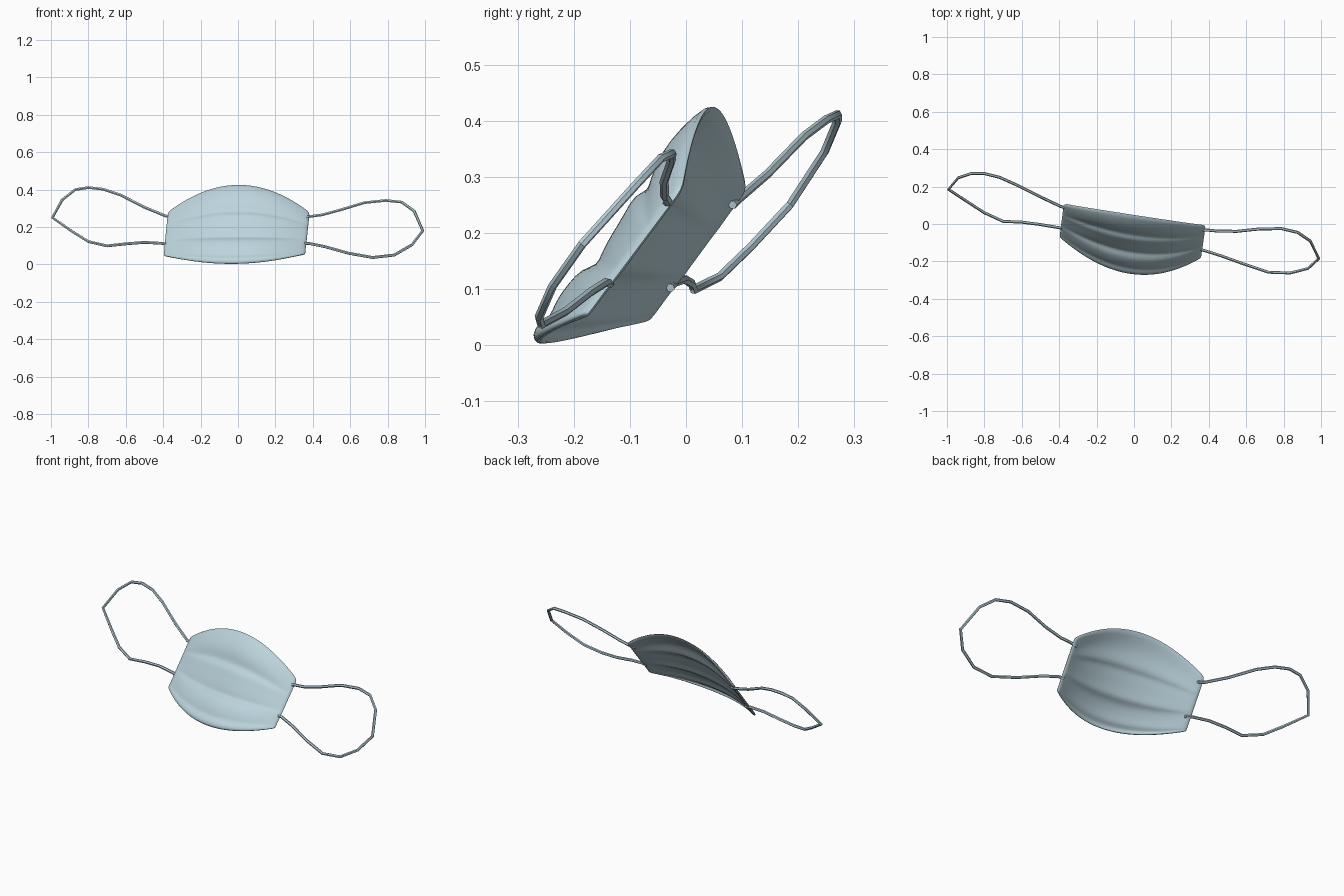
import bpy, bmesh
from mathutils import Vector

if "Cube" in bpy.data.objects:
    bpy.data.objects.remove(bpy.data.objects["Cube"])

fabric = bpy.data.materials.new("pale blue fabric")
fabric.diffuse_color = (0.50, 0.655, 0.715, 1)
fabric.use_nodes = True
fabric.node_tree.nodes["Principled BSDF"].inputs["Base Color"].default_value = fabric.diffuse_color


def finish(obj, angle):
    """Apply modifiers / curve bevel, colour and shade the part."""
    obj.data.materials.append(fabric)
    bpy.ops.object.select_all(action='DESELECT')
    bpy.context.view_layer.objects.active = obj
    obj.select_set(True)
    bpy.ops.object.convert(target='MESH')
    bpy.ops.object.shade_smooth_by_angle(angle=angle)


# Mask panel: pleated centre profile (y, z, position along the side hem)
PROFILE = [
    (.045, .432, 0), (.0, .392, .11), (-.033, .35, .20), (-.048, .31, .27), (-.055, .278, .325),
    (-.083, .272, .34), (-.098, .24, .42), (-.123, .20, .52), (-.142, .165, .60), (-.148, .142, .65),
    (-.178, .137, .67), (-.203, .11, .76), (-.228, .075, .86), (-.235, .048, .93),
    (-.256, .04, .945), (-.271, .015, .975), (-.260, -.001, 1)]
LEFT = Vector((-.38, .105, .282)), Vector((-.402, -.07, .048))
RIGHT = Vector((.387, -.012, .282)), Vector((.362, -.182, .056))
COLS = 24

bm = bmesh.new()
grid = []
for y, z, t in PROFILE:
    a, b = LEFT[0].lerp(LEFT[1], t), RIGHT[0].lerp(RIGHT[1], t)
    mid = (a + b) / 2
    bulge = Vector((mid.x, y, z)) - mid
    row = []
    for i in range(COLS + 1):
        u = 2 * i / COLS - 1
        row.append(bm.verts.new(a.lerp(b, i / COLS) + bulge * (1 - u * u)))
    grid.append(row)
for upper, lower in zip(grid, grid[1:]):
    for i in range(COLS):
        bm.faces.new((upper[i], lower[i], lower[i + 1], upper[i + 1]))
mesh = bpy.data.meshes.new("mask_panel")
bm.to_mesh(mesh)
bm.free()
panel = bpy.data.objects.new("mask_panel", mesh)
bpy.context.collection.objects.link(panel)
solid = panel.modifiers.new("thickness", 'SOLIDIFY')
solid.thickness = .014
solid.offset = -1
sub = panel.modifiers.new("smooth", 'SUBSURF')
sub.levels = sub.render_levels = 1
finish(panel, 1.0)


# Ear loops: thin cords through a few points, ends tucked behind the side hems
def ear_loop(name, points):
    curve = bpy.data.curves.new(name, 'CURVE')
    curve.dimensions = '3D'
    curve.bevel_depth = .008
    curve.bevel_resolution = 1
    curve.use_fill_caps = True
    spline = curve.splines.new('POLY')
    spline.points.add(len(points) - 1)
    for p, co in zip(spline.points, points):
        p.co = (*co, 1)
    obj = bpy.data.objects.new(name, curve)
    bpy.context.collection.objects.link(obj)
    finish(obj, .6)


ear_loop("left_ear_loop", [
    (-.35, .083, .25), (-.39, .093, .26), (-.50, .145, .305), (-.63, .21, .372), (-.72, .25, .402),
    (-.80, .27, .411), (-.87, .27, .40), (-.94, .247, .345), (-.992, .185, .25), (-.885, .115, .175),
    (-.80, .06, .122), (-.70, .014, .099), (-.60, .01, .11), (-.50, -.003, .118), (-.40, -.02, .112),
    (-.36, -.028, .102)])
ear_loop("right_ear_loop", [
    (.35, -.035, .25), (.39, -.032, .257), (.45, -.038, .265), (.55, -.039, .292), (.675, -.026, .33),
    (.79, -.025, .342), (.875, -.045, .333), (.942, -.09, .285), (.988, -.185, .18), (.93, -.238, .105),
    (.835, -.262, .05), (.72, -.258, .037), (.59, -.215, .06), (.465, -.17, .095), (.38, -.143, .112),
    (.345, -.135, .11)])
